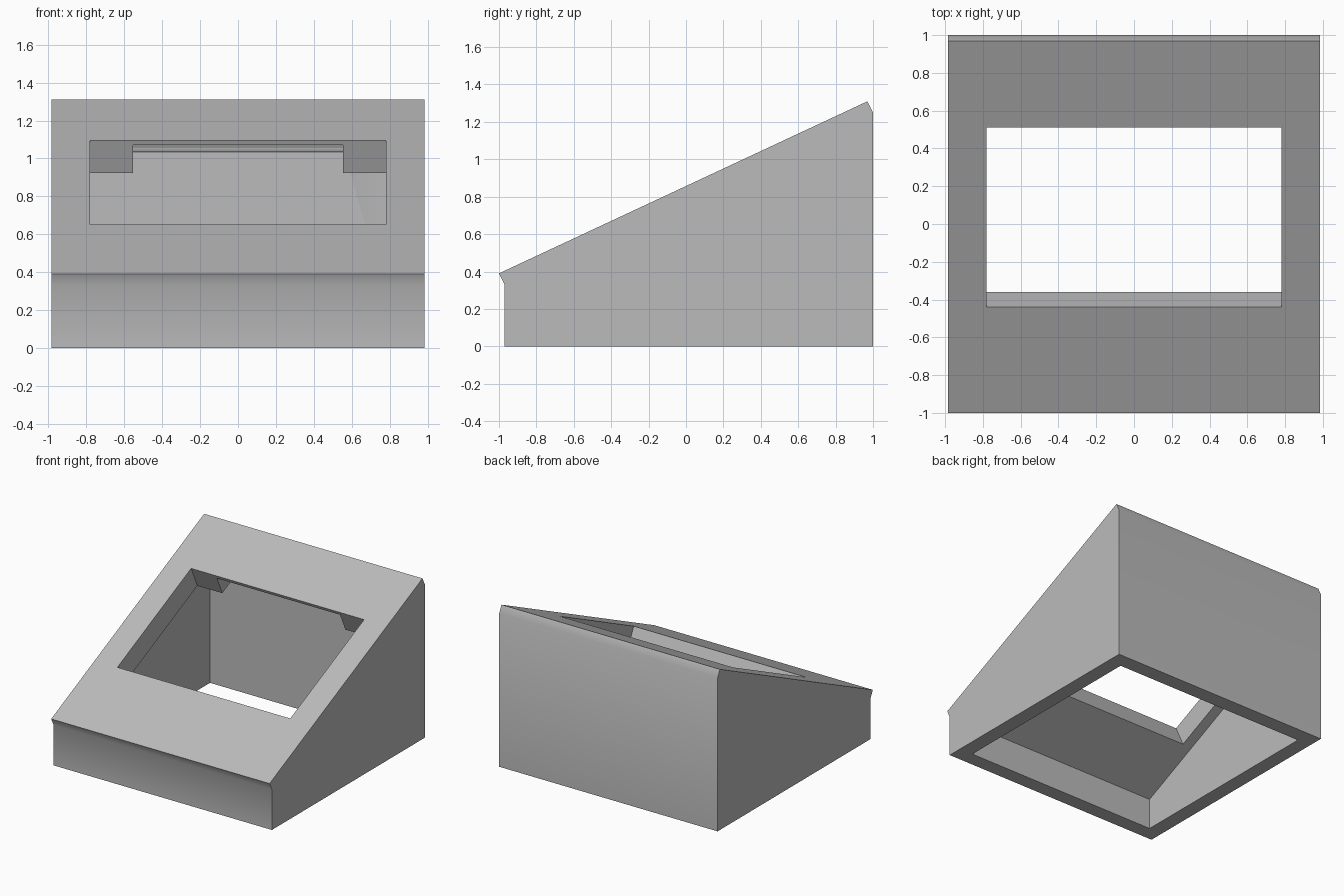
import bpy
import bmesh
import math
from mathutils import Matrix, Vector

cube = bpy.data.objects.get("Cube")
if cube:
    bpy.data.objects.remove(cube, do_unlink=True)

grey = bpy.data.materials.new("plain grey")
grey.use_nodes = True
COLOUR = (0.5, 0.5, 0.5, 1)
grey.diffuse_color = COLOUR
grey.node_tree.nodes["Principled BSDF"].inputs["Base Color"].default_value = COLOUR


def prism(name, profile, half_width):
    """Extrude a (y, z) profile along x, centred."""
    bm = bmesh.new()
    face = bm.faces.new([bm.verts.new((-half_width, y, z)) for y, z in profile])
    ext = bmesh.ops.extrude_face_region(bm, geom=[face])
    moved = [v for v in ext["geom"] if isinstance(v, bmesh.types.BMVert)]
    bmesh.ops.translate(bm, verts=moved, vec=(2 * half_width, 0, 0))
    bmesh.ops.recalc_face_normals(bm, faces=bm.faces)
    mesh = bpy.data.meshes.new(name)
    bm.to_mesh(mesh)
    bm.free()
    mesh.materials.append(grey)
    obj = bpy.data.objects.new(name, mesh)
    bpy.context.collection.objects.link(obj)
    return obj


# Sloped panel frame: s runs up the slope, d is depth below its surface
LOW, HIGH = Vector((-1, 0.39)), Vector((0.97, 1.31))
UP = (HIGH - LOW).normalized()
DOWN = Vector((UP.y, -UP.x))
THICK = 0.19


def on_slope(s, d):
    return LOW + UP * s + DOWN * d


def slope_at(y, d):
    """Point at the given y on the plane d below the panel surface."""
    return on_slope((y - LOW.x - DOWN.x * d) / UP.x, d)


def slope_box(name, s0, s1, d0, d1, half_width):
    return prism(name, [on_slope(s0, d0), on_slope(s1, d0),
                        on_slope(s1, d1), on_slope(s0, d1)], half_width)


# Outer housing
body = prism("sloped_housing", [(-0.97, 0), (1, 0), (1, 1.25), HIGH, LOW, (-0.97, 0.33)], 0.985)

# Hollow inside, open at the bottom
FRONT, BACK = -0.85, 0.875
inner_top = slope_at(BACK, THICK)
cavity = prism("cavity_cutter", [(FRONT, -0.1), (BACK, -0.1), inner_top,
                                 slope_at(FRONT, THICK)], 0.865)

# Window cut square to the panel, and the relief behind its upper edge
s_low = (-0.44 - LOW.x) / UP.x
s_high = (0.51 - LOW.x) / UP.x
window = slope_box("window_cutter", s_low, s_high, -0.1, THICK + 0.1, 0.78)
s_end = (inner_top - LOW).dot(UP)
relief = slope_box("relief_cutter", s_high - 0.1, s_end, 0.028, THICK + 0.02, 0.555)

bpy.context.view_layer.objects.active = body
for cutter in (cavity, window, relief):
    mod = body.modifiers.new(cutter.name, "BOOLEAN")
    mod.operation = "DIFFERENCE"
    mod.solver = "EXACT"
    mod.object = cutter
    bpy.ops.object.modifier_apply(modifier=mod.name)
    bpy.data.objects.remove(cutter, do_unlink=True)

# Soft shading only across the shallow edge bevels
bpy.ops.object.select_all(action="DESELECT")
body.select_set(True)
bpy.ops.object.shade_smooth_by_angle(angle=math.radians(30))
